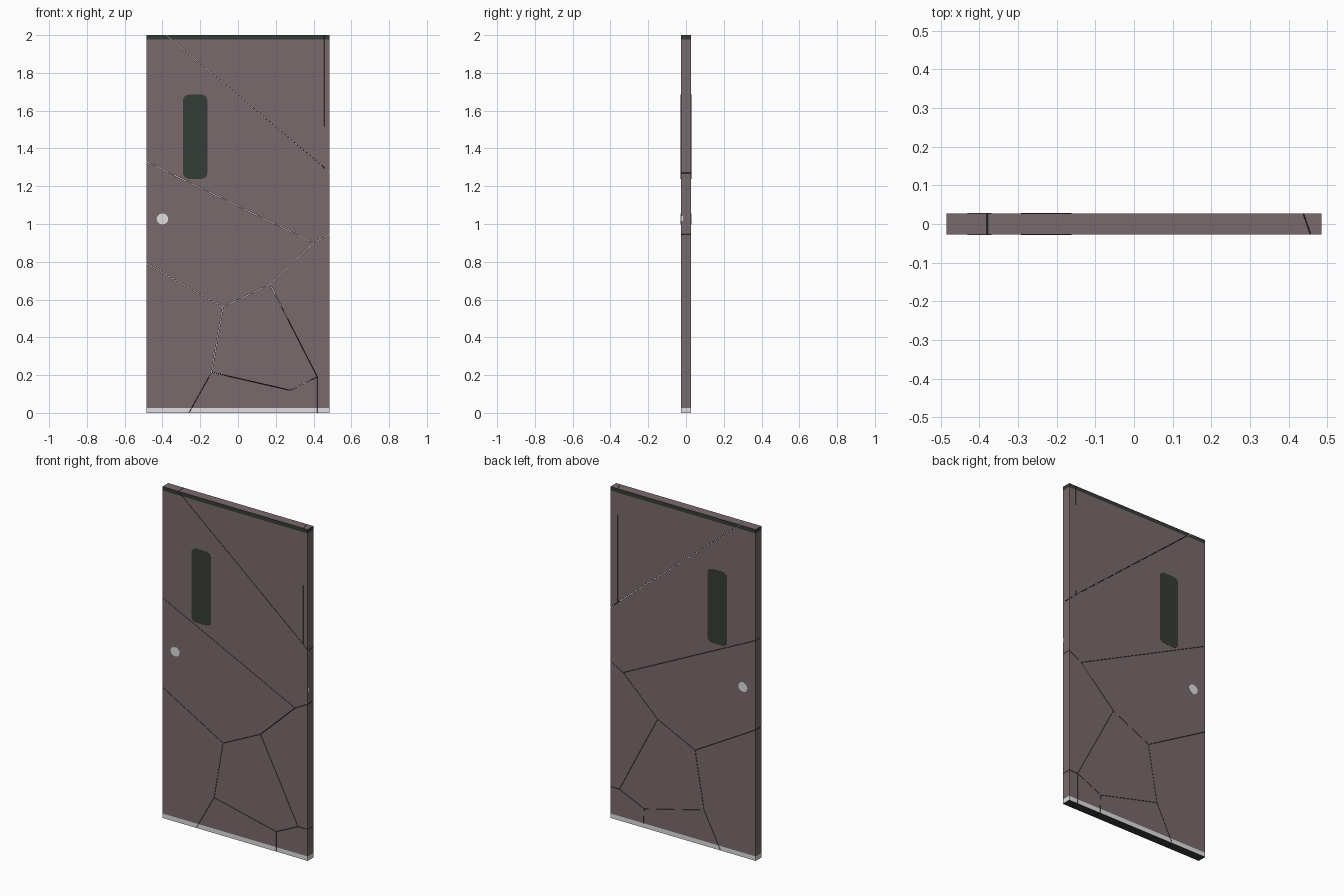
import bpy, bmesh, math
from mathutils import Vector

if "Cube" in bpy.data.objects:
    bpy.data.objects.remove(bpy.data.objects["Cube"])

W, D, H = 0.485, 0.0275, 2.0      # half width, half depth, height
GAP = 0.001                       # half the width of a crack


def material(name, rgb):
    m = bpy.data.materials.new(name)
    m.diffuse_color = (*rgb, 1)
    m.use_nodes = True
    m.node_tree.nodes["Principled BSDF"].inputs["Base Color"].default_value = m.diffuse_color
    return m


MAUVE = material("mauve_paint", (0.195, 0.142, 0.150))
DARK = material("dark_green_grey", (0.036, 0.046, 0.039))
LIGHT = material("light_grey", (0.75, 0.74, 0.74))


def finish(bm, name, mats):
    mesh = bpy.data.meshes.new(name)
    bm.to_mesh(mesh)
    bm.free()
    for m in mats:
        mesh.materials.append(m)
    ob = bpy.data.objects.new(name, mesh)
    bpy.context.collection.objects.link(ob)
    return ob


# crack junctions on the front face (x, z)
front = dict(TL=(-W, H), TR=(W, H), BL=(-W, 0), BR=(W, 0),
             a=(-.38, H), b=(.457, H), c=(.455, 1.30), d=(W, 1.27),
             e=(-W, 1.33), f=(.40, .90), g=(W, .945), h=(.17, .68),
             i=(-.08, .56), j=(-W, .79), k=(-.14, .215), l=(-.26, 0),
             m=(.275, .12), n=(.42, .19), o=(W, .19), p=(.275, 0), q=(.42, 0))
# a few junctions shift where the cracks run slanted to the back
back = dict(front, b=(.438, H), c=(.436, 1.315), m=(.26, .115),
            p=(.265, 0), n=(.425, .19), q=(.425, 0), l=(-.25, 0))

shards = dict(upper="TL e f g d c a", upper_triangle="a c b",
              upper_sliver="b c d TR", middle="e j i h f",
              right="f h n o g", centre="i k m n h",
              lower_left="j BL l k i", bottom="k l p m",
              small_bottom="m p q n", corner="n q BR o")


def inset(points):
    """Shrink a polygon on its crack edges only, not on the door outline."""
    lines = []
    for s, t in zip(points, points[1:] + points[:1]):
        outline = (s[0] == t[0] and abs(s[0]) == W) or (s[1] == t[1] and s[1] in (0, H))
        v = (Vector(t) - Vector(s)).normalized()
        lines.append((Vector((-v.y, v.x)), 0 if outline else GAP))
    result = []
    for idx, p in enumerate(points):
        (n1, o1), (n2, o2) = lines[idx - 1], lines[idx]
        det = n1.x * n2.y - n1.y * n2.x
        result.append((p[0] + (o1 * n2.y - o2 * n1.y) / det,
                       p[1] + (n1.x * o2 - n2.x * o1) / det))
    return result


def colour_index(c):
    if c.z > H - 0.001:
        return 0                                  # top edge
    outer = abs(c.x) > W - 0.0005 or abs(c.y) > D - 0.001
    if c.z < 0.001 or not outer:
        return 1                                  # underside and crack walls
    return 1 if c.z > 1.976 else 2 if c.z < 0.027 else 0


# broken door panel, one object per shard
for name, keys in shards.items():
    keys = keys.split()
    bm = bmesh.new()
    fr = [bm.verts.new((x, -D, z)) for x, z in inset([front[k] for k in keys])]
    bk = [bm.verts.new((x, D, z)) for x, z in inset([back[k] for k in keys])]
    bm.faces.new(fr)
    bm.faces.new(bk[::-1])
    for s in range(len(fr)):
        t = (s + 1) % len(fr)
        bm.faces.new((fr[t], fr[s], bk[s], bk[t]))
    for z in (0.027, 1.976):                      # cut the edge strips
        bmesh.ops.bisect_plane(bm, geom=bm.verts[:] + bm.edges[:] + bm.faces[:],
                               plane_co=(0, 0, z), plane_no=(0, 0, 1))
    bmesh.ops.recalc_face_normals(bm, faces=bm.faces[:])
    for face in bm.faces:
        face.material_index = colour_index(face.calc_center_median())
    finish(bm, "door_shard_" + name, (MAUVE, DARK, LIGHT))


def plate(name, points, direction, mat, thick=0.0006):
    bm = bmesh.new()
    face = bm.faces.new([bm.verts.new(p) for p in points])
    ext = bmesh.ops.extrude_face_region(bm, geom=[face])
    bmesh.ops.translate(bm, vec=Vector(direction) * thick,
                        verts=[v for v in ext["geom"] if isinstance(v, bmesh.types.BMVert)])
    bmesh.ops.recalc_face_normals(bm, faces=bm.faces[:])
    finish(bm, name, (mat,))


def rounded(cx, cz, hw, hh, r, seg=3):
    pts = []
    for corner, (sx, sz) in enumerate(((1, 1), (-1, 1), (-1, -1), (1, -1))):
        for s in range(seg + 1):
            ang = (corner + s / seg) * math.pi / 2
            pts.append((cx + sx * (hw - r) + r * math.cos(ang),
                        cz + sz * (hh - r) + r * math.sin(ang)))
    return pts


# window and knob painted on both sides
window = rounded(-.227, 1.462, .065, .223, .03)
knob = [(-.40 + .031 * math.cos(t * math.pi / 6),
         1.027 + .029 * math.sin(t * math.pi / 6)) for t in range(12)]
for side, label in ((-1, "front"), (1, "back")):
    for part, outline, mat in (("window_", window, DARK), ("knob_", knob, LIGHT)):
        plate(part + label, [(x, side * D, z) for x, z in outline], (0, side, 0), mat)

# small light mark on the right edge
plate("edge_mark", [(W, y, z) for y, z in ((-.027, 1.015), (-.016, 1.015),
                                           (-.016, 1.042), (-.027, 1.042))],
      (1, 0, 0), LIGHT)
